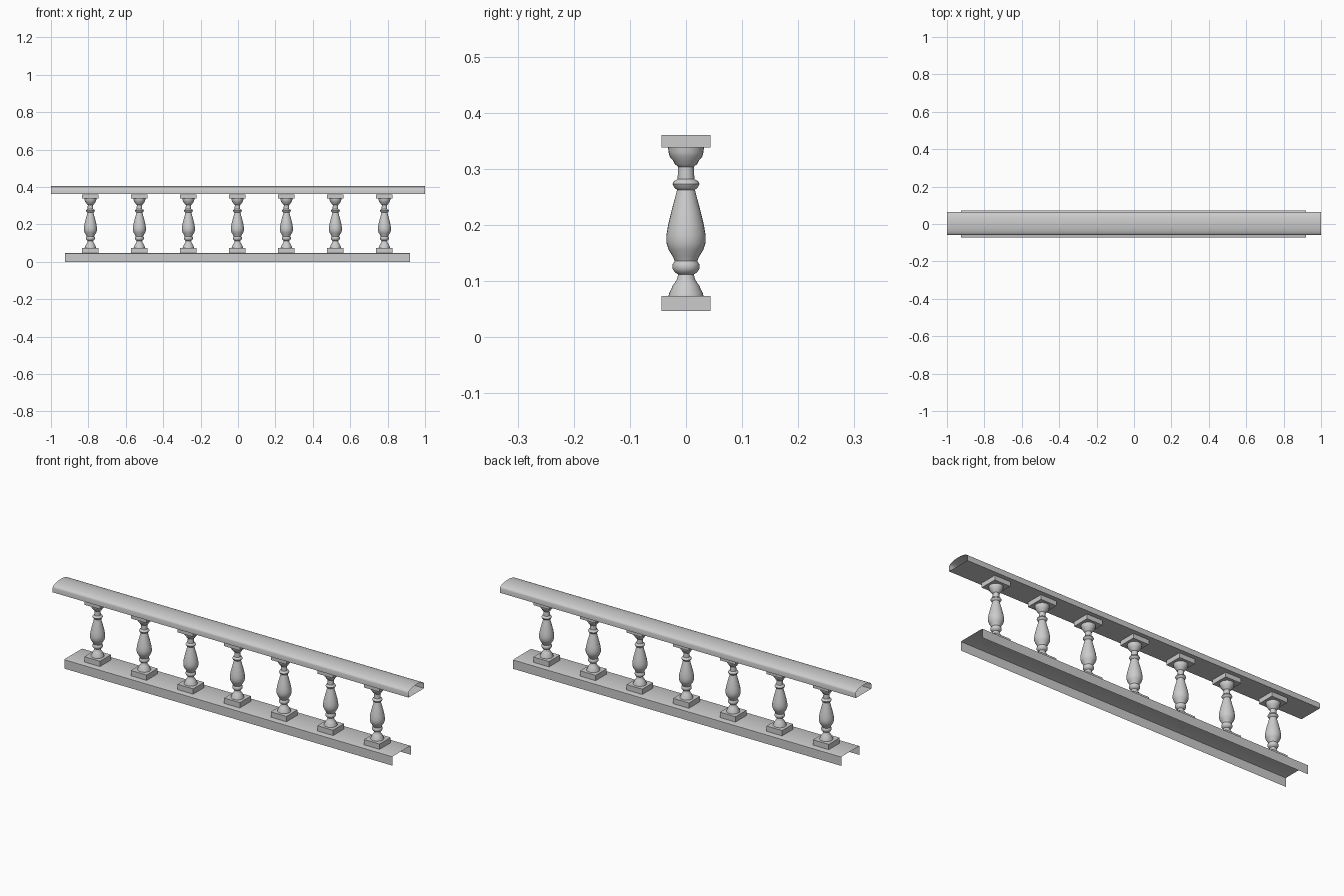
import bpy, bmesh, math

if "Cube" in bpy.data.objects:
    bpy.data.objects.remove(bpy.data.objects["Cube"], do_unlink=True)

# Single stone colour
stone = bpy.data.materials.new("grey_stone")
stone.use_nodes = True
stone.diffuse_color = (0.6, 0.6, 0.6, 1)
stone.node_tree.nodes["Principled BSDF"].inputs["Base Color"].default_value = (0.6, 0.6, 0.6, 1)


def finish(name, bm, smooth=True):
    mesh = bpy.data.meshes.new(name)
    bm.to_mesh(mesh)
    bm.free()
    mesh.materials.append(stone)
    obj = bpy.data.objects.new(name, mesh)
    bpy.context.collection.objects.link(obj)
    if smooth:
        bpy.ops.object.select_all(action="DESELECT")
        obj.select_set(True)
        bpy.context.view_layer.objects.active = obj
        bpy.ops.object.shade_smooth_by_angle(angle=math.radians(40))
    return obj


def extrude_profile(name, profile, x0, x1, closed):
    """Sweep a (y, z) outline along x as a shell with open ends."""
    bm = bmesh.new()
    a = [bm.verts.new((x0, y, z)) for y, z in profile]
    b = [bm.verts.new((x1, y, z)) for y, z in profile]
    n = len(profile)
    for i in range(n if closed else n - 1):
        j = (i + 1) % n
        bm.faces.new((a[i], a[j], b[j], b[i]))
    return finish(name, bm)


def box(name, x, half, z0, z1):
    bm = bmesh.new()
    bmesh.ops.create_cube(bm, size=1)
    for v in bm.verts:
        v.co = (x + v.co.x * 2 * half, v.co.y * 2 * half, z0 if v.co.z < 0 else z1)
    return finish(name, bm, smooth=False)


def lathe(name, x, profile, sides=24):
    bm = bmesh.new()
    verts = [bm.verts.new((r, 0, z)) for r, z in profile]
    edges = [bm.edges.new(p) for p in zip(verts, verts[1:])]
    bmesh.ops.spin(bm, geom=verts + edges, cent=(0, 0, 0), axis=(0, 0, 1),
                   angle=math.tau, steps=sides, use_merge=True)
    bmesh.ops.remove_doubles(bm, verts=bm.verts, dist=0.0001)
    bmesh.ops.recalc_face_normals(bm, faces=bm.faces)
    bmesh.ops.translate(bm, verts=bm.verts, vec=(x, 0, 0))
    return finish(name, bm)


# Base rail: channel open underneath
extrude_profile("base_rail", [(0.073, 0), (0.073, 0.045), (0.067, 0.047),
                              (-0.067, 0.047), (-0.073, 0.045), (-0.073, 0)],
                -0.925, 0.92, closed=False)

# Handrail: hollow tube, straight sides and a domed top
MID, HALF = 0.003, 0.062
dome = [(MID + HALF * math.cos(t), 0.385 + 0.02 * math.sin(t))
        for t in (math.pi * i / 14 for i in range(15))]
extrude_profile("handrail", [(MID + HALF, 0.362)] + dome + [(MID - HALF, 0.362)],
                -1, 1, closed=True)

# Turned baluster outline, bottom to top: (radius, height)
OUTLINE = [(0.031, 0.074), (0.030, 0.079), (0.026, 0.086), (0.024, 0.092),
           (0.020, 0.097), (0.016, 0.104), (0.014, 0.112), (0.020, 0.116),
           (0.024, 0.122), (0.024, 0.130), (0.020, 0.136), (0.024, 0.145),
           (0.031, 0.156), (0.035, 0.168), (0.035, 0.182), (0.032, 0.200),
           (0.026, 0.225), (0.020, 0.247), (0.016, 0.263), (0.021, 0.267),
           (0.024, 0.273), (0.021, 0.279), (0.015, 0.282), (0.014, 0.304),
           (0.020, 0.309), (0.023, 0.315), (0.029, 0.322), (0.031, 0.330),
           (0.032, 0.338)]

for i in range(7):
    x = -0.003 + (i - 3) * 0.262
    box(f"plinth_{i + 1}", x, 0.044, 0.047, 0.074)
    lathe(f"baluster_{i + 1}", x, OUTLINE)
    box(f"cap_block_{i + 1}", x, 0.044, 0.338, 0.361)
